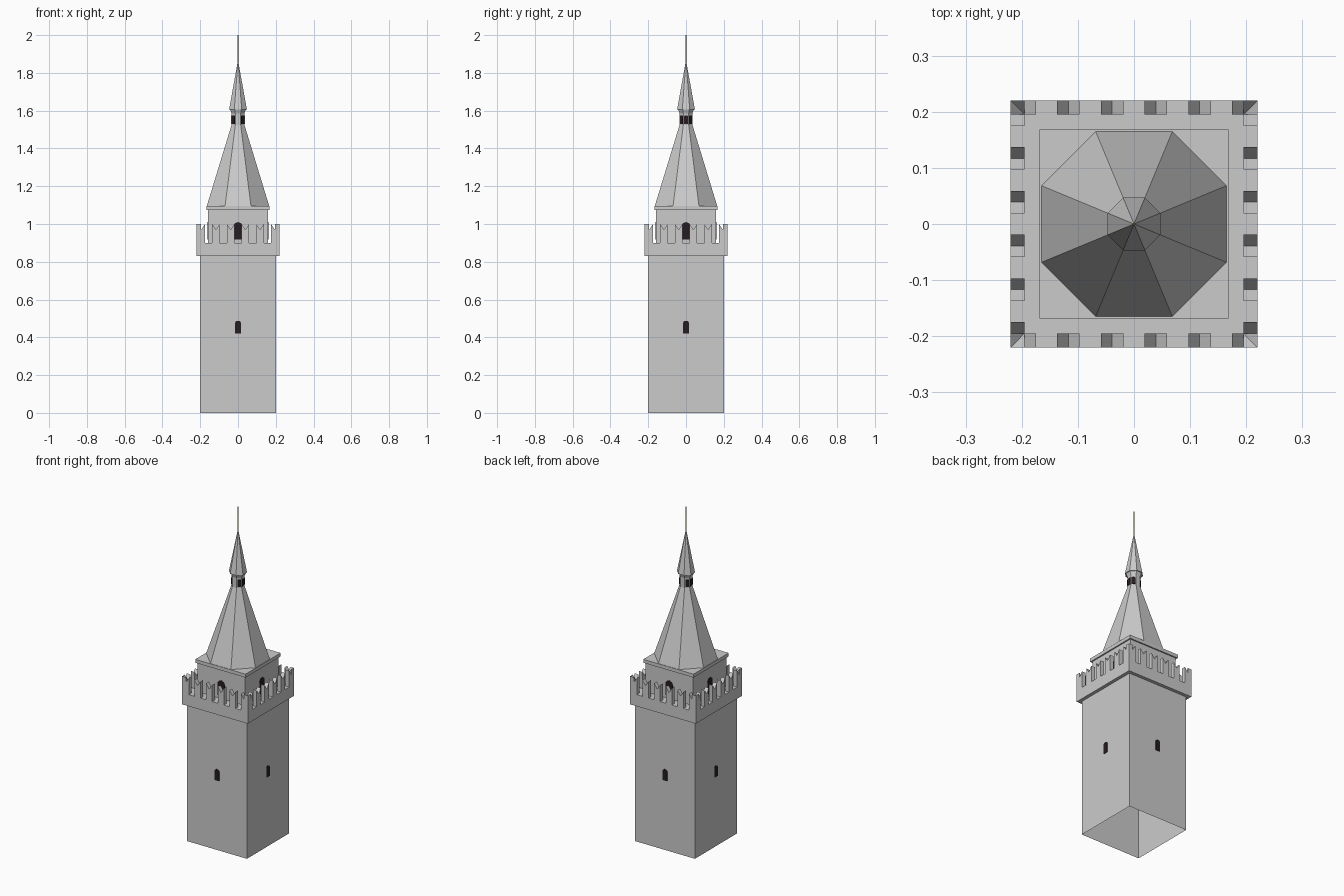
import bpy, bmesh, math
from mathutils import Matrix, Vector

cube = bpy.data.objects.get("Cube")
if cube:
    bpy.data.objects.remove(cube, do_unlink=True)


def material(name, colour):
    mat = bpy.data.materials.new(name)
    mat.use_nodes = True
    mat.diffuse_color = (*colour, 1)
    mat.node_tree.nodes["Principled BSDF"].inputs["Base Color"].default_value = (*colour, 1)
    return mat


STONE = material("pale grey stone", (0.6, 0.6, 0.6))
DARK = material("dark window", (0.02, 0.012, 0.014))
GOLD = material("dull gold", (0.45, 0.33, 0.12))


def finish(name, bm, mat):
    bmesh.ops.recalc_face_normals(bm, faces=bm.faces)
    mesh = bpy.data.meshes.new(name)
    bm.to_mesh(mesh)
    bm.free()
    mesh.materials.append(mat)
    obj = bpy.data.objects.new(name, mesh)
    bpy.context.collection.objects.link(obj)
    return obj


def turned(name, sides, profile, mat, caps=(True, True)):
    """Stack of regular rings from (apothem, z) pairs, a flat side facing each axis."""
    bm = bmesh.new()
    rings = []
    for apothem, z in profile:
        radius = apothem / math.cos(math.pi / sides)
        angles = [2 * math.pi * (i + 0.5) / sides for i in range(sides)]
        if apothem == 0:
            rings.append([bm.verts.new((0, 0, z))] * sides)
        else:
            rings.append([bm.verts.new((radius * math.cos(a), radius * math.sin(a), z)) for a in angles])
    for low, high in zip(rings, rings[1:]):
        for i in range(sides):
            j = (i + 1) % sides
            corners = list(dict.fromkeys((low[i], low[j], high[j], high[i])))
            bm.faces.new(corners)
    for ring, wanted in ((rings[0], caps[0]), (rings[-1], caps[1])):
        if wanted and ring[0] is not ring[1]:
            bm.faces.new(ring)
    return finish(name, bm, mat)


def add_prism(bm, outline, front, back, matrix):
    """Extrude an (x, z) outline between two depths along y, then place it."""
    a = [bm.verts.new(matrix @ Vector((x, front, z))) for x, z in outline]
    b = [bm.verts.new(matrix @ Vector((x, back, z))) for x, z in outline]
    bm.faces.new(a)
    bm.faces.new(b)
    for i in range(len(a)):
        j = (i + 1) % len(a)
        bm.faces.new((a[i], a[j], b[j], b[i]))


def spin(angle):
    return Matrix.Rotation(angle, 4, "Z")


def arch(half, bottom, top, rise):
    """Arched window outline."""
    spring = top - rise
    curve = [(half * math.cos(math.pi * i / 8), spring + rise * math.sin(math.pi * i / 8))
             for i in range(9)]
    return [(-half, bottom), (half, bottom)] + curve


def windows(name, outline, distance, angles):
    bm = bmesh.new()
    for angle in angles:
        add_prism(bm, outline, -distance - 0.002, -distance + 0.002, spin(angle))
    return finish(name, bm, DARK)


QUARTERS = [i * math.pi / 2 for i in range(4)]

# Main shaft, open underneath, and the overhanging gallery
turned("shaft", 4, [(0.2, 0), (0.2, 0.83)], STONE, (False, False))
turned("gallery", 4, [(0.22, 0.83), (0.22, 0.9)], STONE)

# Swallowtail battlements, six to a side, meeting at the corners
bm = bmesh.new()
for angle in QUARTERS:
    for i in range(6):
        x = (i - 2.5) * 0.078
        left = -0.22 if i == 0 else x - 0.02
        right = 0.22 if i == 5 else x + 0.02
        outline = [(left, 0.9), (right, 0.9), (right, 1.0), (x, 0.97), (left, 1.0)]
        add_prism(bm, outline, -0.22, -0.195, spin(angle))
finish("battlements", bm, STONE)

# Upper chamber and its cornice
turned("upper_chamber", 4, [(0.16, 0.9), (0.16, 1.075)], STONE)
turned("cornice", 4, [(0.168, 1.075), (0.168, 1.096)], STONE)

# Eight-sided spire, lantern and cap
turned("spire", 8, [(0.165, 1.096), (0.034, 1.525)], STONE)
turned("lantern", 8, [(0.034, 1.525), (0.034, 1.585), (0.042, 1.607)], STONE)
turned("cap", 8, [(0.047, 1.607), (0, 1.868)], STONE)
turned("needle", 8, [(0.003, 1.85), (0.002, 2.0)], GOLD)

# Dark arched windows
windows("shaft_windows", arch(0.015, 0.42, 0.488, 0.012), 0.2, QUARTERS)
windows("chamber_windows", arch(0.024, 0.917, 1.01, 0.024), 0.16, QUARTERS)
windows("lantern_windows", arch(0.01, 1.53, 1.575, 0.006), 0.034,
        [i * math.pi / 4 for i in range(8) if i not in (0, 4)])
